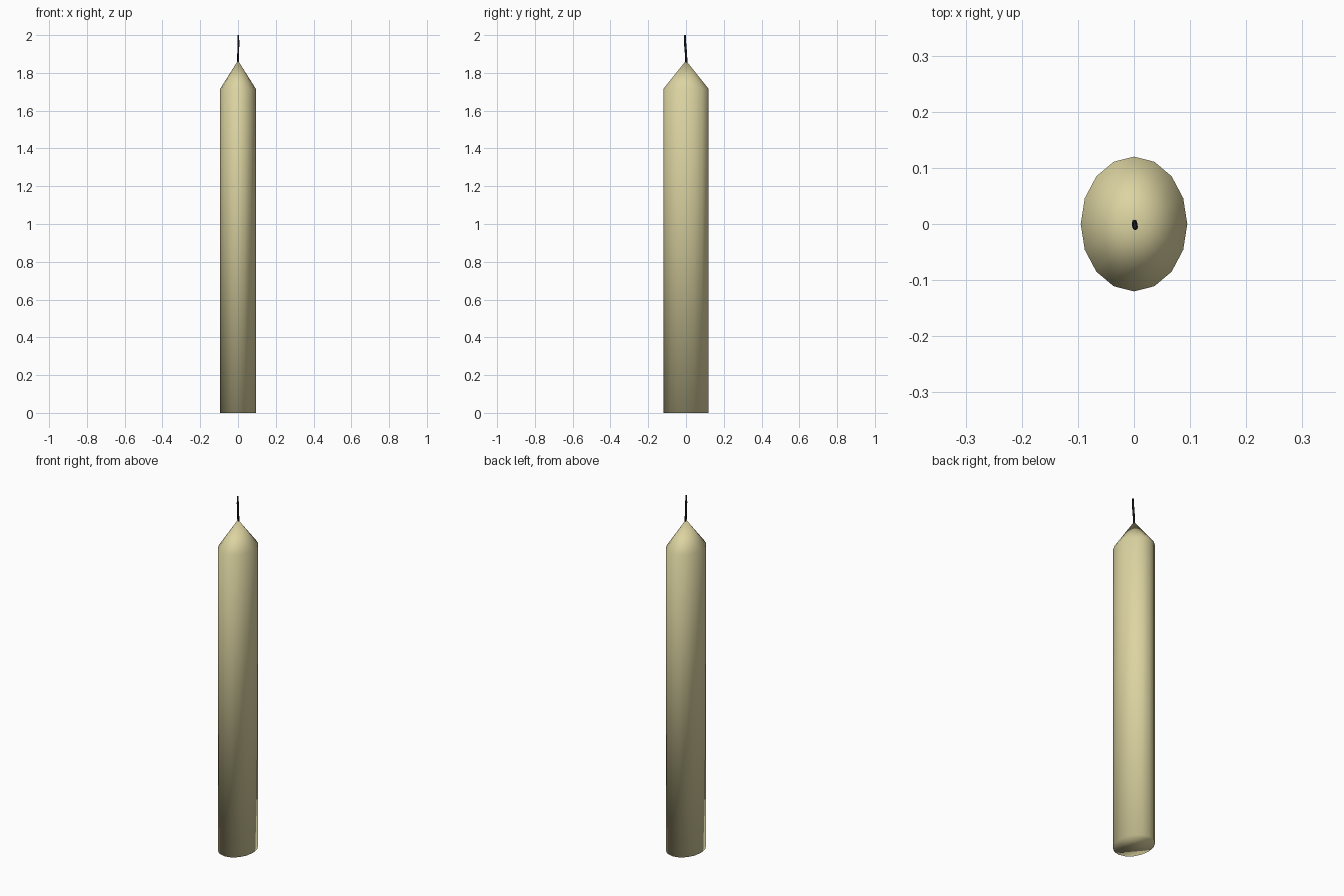
import bpy, bmesh, math

if "Cube" in bpy.data.objects:
    bpy.data.objects.remove(bpy.data.objects["Cube"])

SIDES = 16


def lofted(name, rings, sides, color):
    """Skin elliptical rings (cx, cy, z, rx, ry); a zero radius makes a tip."""
    bm = bmesh.new()
    loops = []
    for cx, cy, z, rx, ry in rings:
        if rx == 0:
            loops.append([bm.verts.new((cx, cy, z))] * sides)
        else:
            loops.append([bm.verts.new((cx + rx * math.cos(math.tau * i / sides),
                                        cy + ry * math.sin(math.tau * i / sides), z))
                          for i in range(sides)])
    for lo, hi in zip(loops, loops[1:]):
        for i in range(sides):
            j = (i + 1) % sides
            quad = [lo[i], lo[j], hi[j], hi[i]]
            bm.faces.new(list(dict.fromkeys(quad)))
    for ring in (loops[0], loops[-1]):
        if ring[0] is not ring[1]:
            bm.faces.new(ring)
    bmesh.ops.recalc_face_normals(bm, faces=bm.faces[:])
    for f in bm.faces:
        f.smooth = True
    mesh = bpy.data.meshes.new(name)
    bm.to_mesh(mesh)
    bm.free()
    mat = bpy.data.materials.new(name + "_color")
    mat.diffuse_color = color
    mat.use_nodes = True
    mat.node_tree.nodes["Principled BSDF"].inputs["Base Color"].default_value = mat.diffuse_color
    mesh.materials.append(mat)
    obj = bpy.data.objects.new(name, mesh)
    bpy.context.collection.objects.link(obj)
    return obj


# Wax body: oval column with a pointed top, smooth across all edges
lofted("candle_wax", [(0, 0, 0, 0.095, 0.12),
                      (0, 0, 1.715, 0.095, 0.12),
                      (0, 0, 1.865, 0, 0)], SIDES, (0.72, 0.66, 0.36, 1))

# Wick: thin, slightly leaning stem
lofted("wick", [(0.001, 0.002, 1.84, 0.005, 0.006),
                (0.001, 0.0, 1.9, 0.005, 0.006),
                (0.002, -0.005, 1.96, 0.005, 0.006),
                (0.002, -0.005, 2.0, 0.004, 0.005)], 8, (0.01, 0.01, 0.015, 1))
